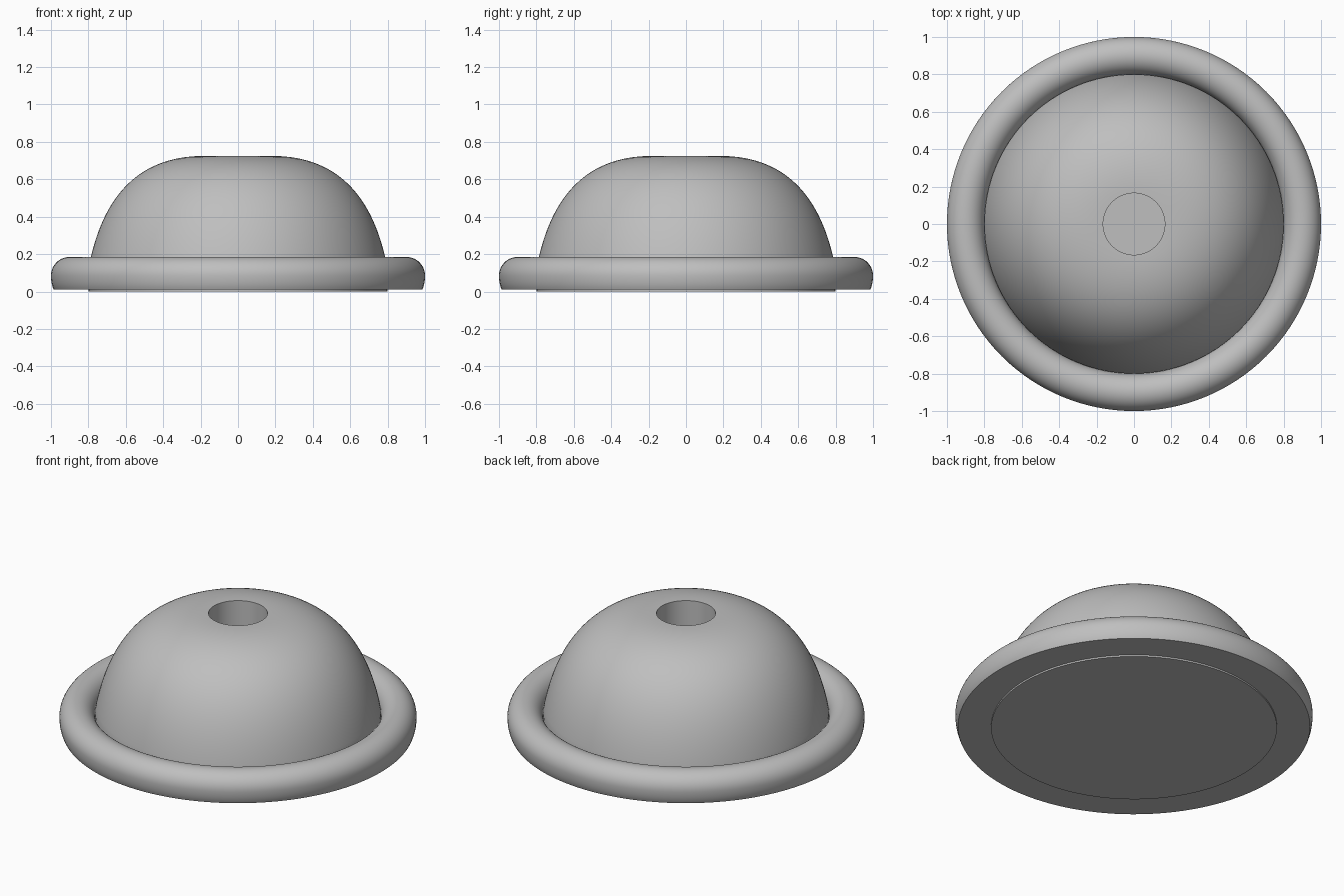
import bpy, bmesh, math
from mathutils import Vector
from mathutils.geometry import interpolate_bezier

cube = bpy.data.objects.get("Cube")
if cube:
    bpy.data.objects.remove(cube, do_unlink=True)

grey = bpy.data.materials.new("plain grey")
colour = (0.52, 0.52, 0.52, 1)
grey.diffuse_color = colour
grey.use_nodes = True
grey.node_tree.nodes["Principled BSDF"].inputs["Base Color"].default_value = colour


def bezier(a, b, c, d, steps):
    """Points (radius, height) along one curved stretch of a profile."""
    pts = [Vector((r, 0, z)) for r, z in (a, b, c, d)]
    return [(p.x, p.z) for p in interpolate_bezier(*pts, steps)]


def lathe(name, profile, steps=128):
    """Spin a profile of (radius, height) points round the z axis."""
    bm = bmesh.new()
    verts = [bm.verts.new((r, 0, z)) for r, z in profile]
    edges = [bm.edges.new(pair) for pair in zip(verts, verts[1:])]
    bmesh.ops.spin(bm, geom=verts + edges, cent=(0, 0, 0), axis=(0, 0, 1),
                   angle=math.tau, steps=steps, use_duplicate=False)
    bmesh.ops.remove_doubles(bm, verts=bm.verts, dist=1e-5)
    bmesh.ops.recalc_face_normals(bm, faces=bm.faces)
    mesh = bpy.data.meshes.new(name)
    bm.to_mesh(mesh)
    bm.free()
    mesh.materials.append(grey)
    obj = bpy.data.objects.new(name, mesh)
    bpy.context.collection.objects.link(obj)
    bpy.ops.object.select_all(action='DESELECT')
    obj.select_set(True)
    bpy.context.view_layer.objects.active = obj
    bpy.ops.object.shade_smooth_by_angle(angle=math.radians(35))
    return obj


# Domed body with a deep round hole in its flat top
hole = 0.165
dome = bezier((0.18, 0.725), (0.54, 0.725), (0.73, 0.5), (0.8, 0.12), 32)
lathe("domed_body", [(0, 0.03), (hole, 0.03), (hole, 0.725)] + dome
      + [(0.8, 0), (0, 0)])

# Rounded rim: half-round top, fuller lower side, closed underneath
centre, tube, middle = 0.9, 0.1, 0.085
top = [(centre - tube * math.cos(a), middle + tube * math.sin(a))
       for a in (math.pi * i / 24 for i in range(25))]
lower = bezier((1, middle), (1, 0.055), (0.995, 0.03), (0.985, 0.01), 6)
lathe("rounded_rim", [(0.79, 0.01)] + top + lower[1:] + [(0.79, 0.01)])
